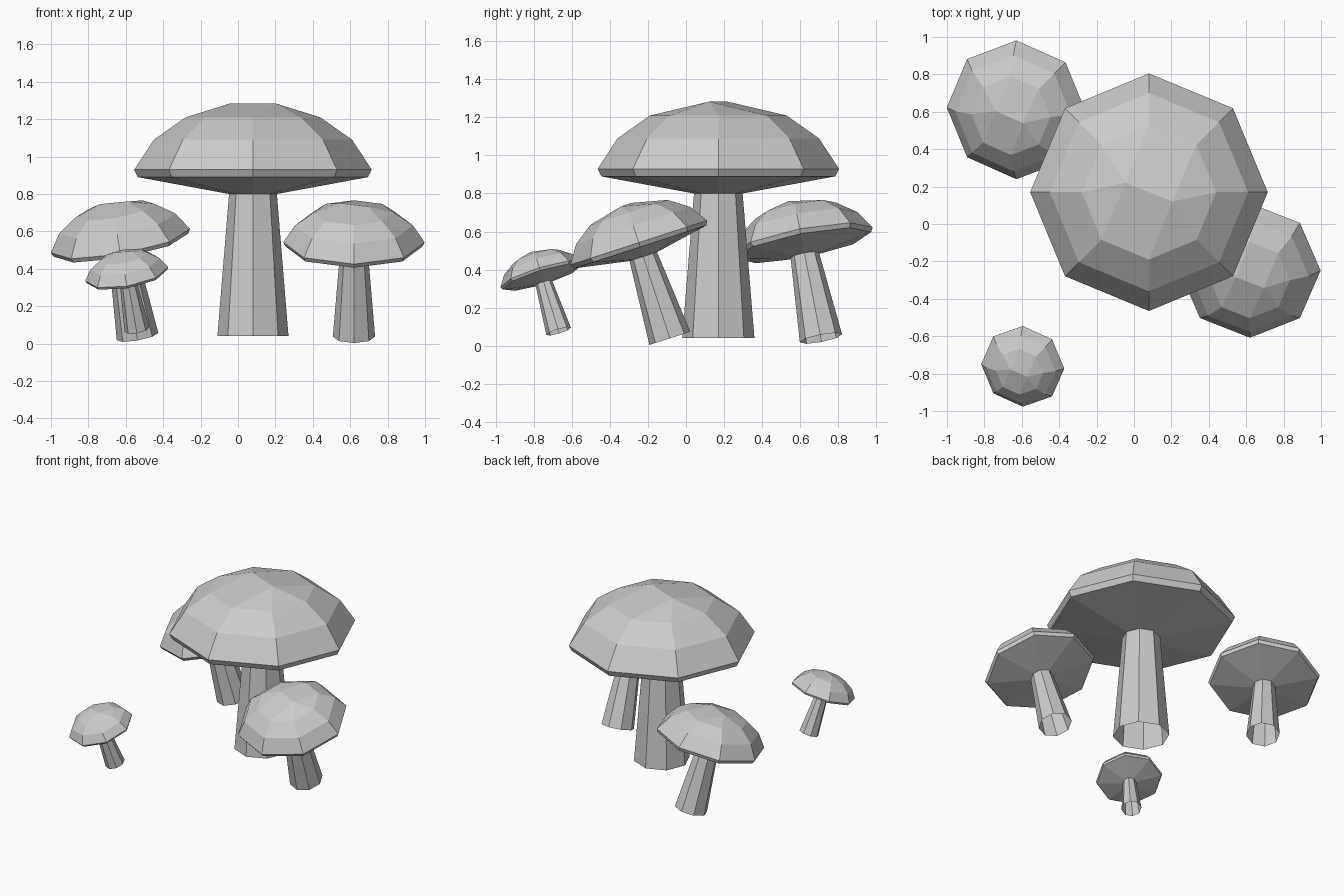
import bpy, bmesh
from math import cos, sin, pi, radians
from mathutils import Matrix, Vector

if "Cube" in bpy.data.objects:
    bpy.data.objects.remove(bpy.data.objects["Cube"])

SIDES = 8


def ring(bm, r, z):
    return [bm.verts.new((r * cos(2 * pi * i / SIDES), r * sin(2 * pi * i / SIDES), z))
            for i in range(SIDES)]


def mushroom(name, base, scale, lean_front, lean_left):
    bm = bmesh.new()

    # Cap: faceted dome with a short crown ridge, thin rim and shallow underside
    collar = ring(bm, 0.128, 0.76)
    for r, z in [(0.615, 0.85), (0.635, 0.89), (0.53, 1.05), (0.36, 1.17)]:
        ring(bm, r, z)
    bm.verts.new((-0.125, 0.05, 1.243))
    bm.verts.new((0.125, -0.05, 1.243))
    bmesh.ops.convex_hull(bm, input=bm.verts[:])
    bmesh.ops.dissolve_limit(bm, angle_limit=radians(1), verts=bm.verts[:], edges=bm.edges[:])

    # Open the cap where the stem joins
    inner = [f for f in bm.faces if all(v in collar for v in f.verts)]
    bmesh.ops.delete(bm, geom=inner, context='FACES')

    # Stem: tapered tube, open at the foot
    foot = ring(bm, 0.19, 0)
    for i in range(SIDES):
        j = (i + 1) % SIDES
        bm.faces.new((foot[i], foot[j], collar[j], collar[i]))
    bmesh.ops.recalc_face_normals(bm, faces=bm.faces[:])

    me = bpy.data.meshes.new(name)
    bm.to_mesh(me)
    bm.free()
    ob = bpy.data.objects.new(name, me)
    bpy.context.collection.objects.link(ob)
    ob.matrix_world = (Matrix.Translation(Vector(base))
                       @ Matrix.Rotation(radians(lean_front), 4, 'X')
                       @ Matrix.Rotation(radians(-lean_left), 4, 'Y')
                       @ Matrix.Scale(scale, 4))


mushroom("large_mushroom", (0.08, 0.17, 0.04), 1.0, 0, 0)
mushroom("right_mushroom", (0.62, -0.085, 0.038), 0.595, 18, 0)
mushroom("back_left_mushroom", (-0.537, 0.71, 0.038), 0.595, 11, 10)
mushroom("small_front_mushroom", (-0.54, -0.67, 0.075), 0.355, 17, 10)
